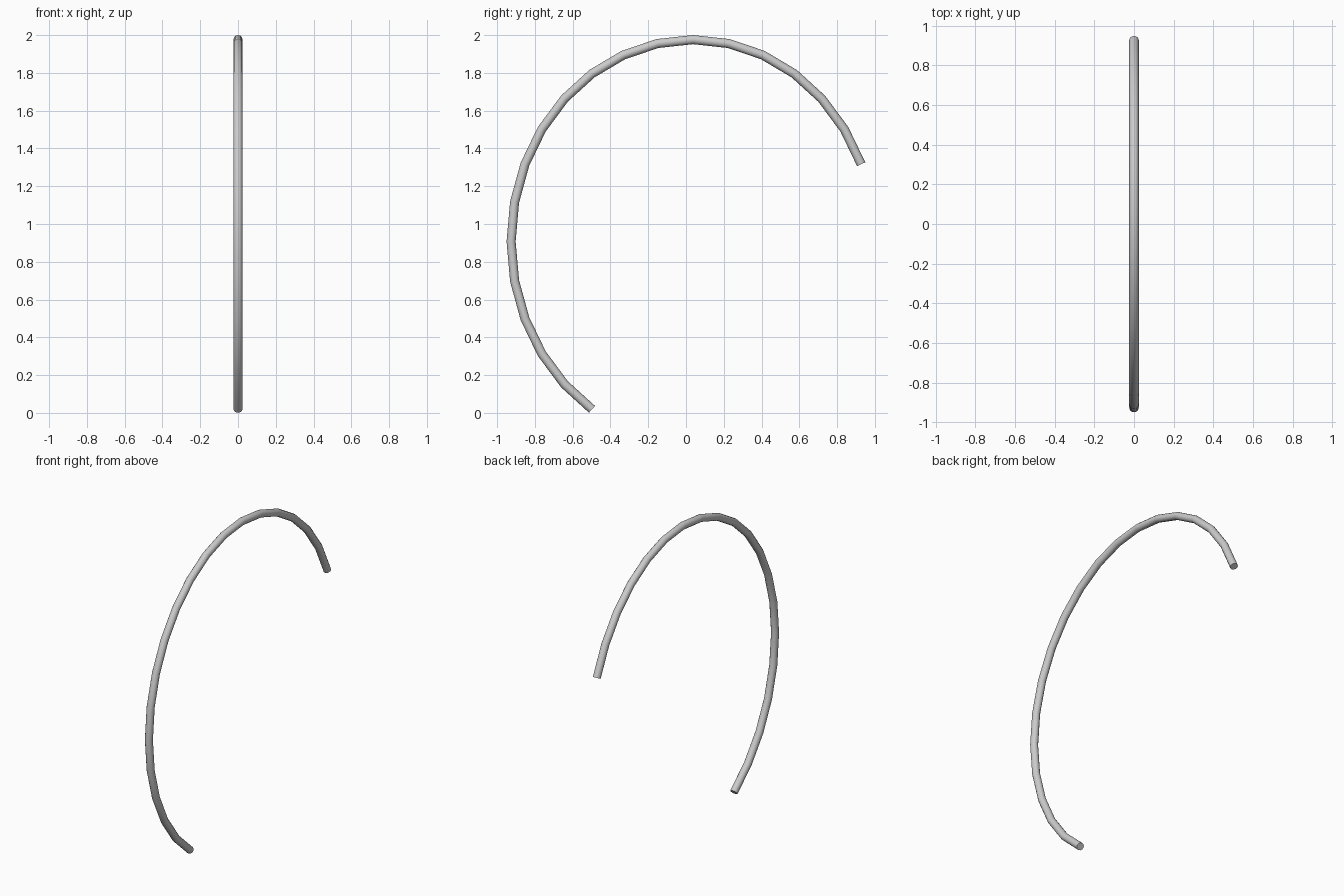
import bpy
import math

if "Cube" in bpy.data.objects:
    bpy.data.objects.remove(bpy.data.objects["Cube"])

RY, RZ = 0.9634, 1.0685      # ellipse radii of the tube centreline
CY, CZ = 0.0374, 0.9075      # ellipse centre
TUBE = 0.024
STEP = math.tau / 32

# Elliptical centreline, from the raised right end over the top to the lower left end
points = []
for i in range(-6, 14):
    a = i * STEP
    points.append((0, CY - RY * math.sin(a), CZ + RZ * math.cos(a)))

# Round tube swept along the path, with closed ends
curve = bpy.data.curves.new("curved_tube", 'CURVE')
curve.dimensions = '3D'
curve.bevel_depth = TUBE
curve.bevel_resolution = 4
curve.use_fill_caps = True
spline = curve.splines.new('POLY')
spline.points.add(len(points) - 1)
for p, co in zip(spline.points, points):
    p.co = (*co, 1)

tube = bpy.data.objects.new("curved_tube", curve)
bpy.context.collection.objects.link(tube)
bpy.context.view_layer.objects.active = tube
tube.select_set(True)
bpy.ops.object.convert(target='MESH')
bpy.ops.object.shade_smooth_by_angle(angle=math.radians(40))
